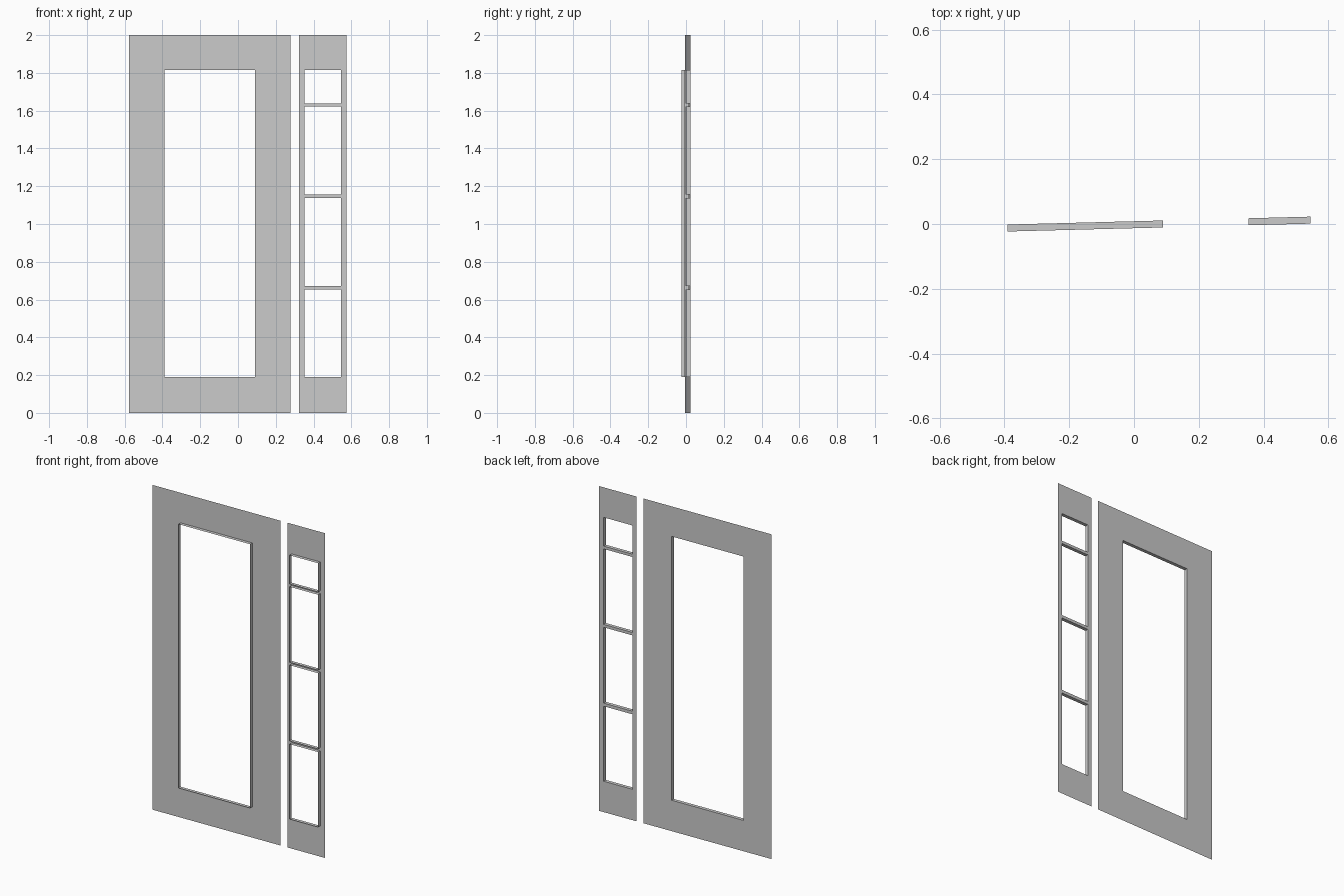
import bpy, bmesh

if "Cube" in bpy.data.objects:
    bpy.data.objects.remove(bpy.data.objects["Cube"])

SLOPE, OFFSET, DEPTH = 0.026, 0.0085, 0.0215  # slight skew of the wall plane, lip depth


def point(x, z, forward=0.0):
    return (x, OFFSET + SLOPE * x - forward, z)


def finish(name, bm):
    mesh = bpy.data.meshes.new(name)
    bm.to_mesh(mesh)
    bm.free()
    bpy.context.collection.objects.link(bpy.data.objects.new(name, mesh))


def panel(name, x0, x1, left, right, openings):
    """Thin sheet from z=0 to 2 with rectangular openings stacked in one column."""
    bm = bmesh.new()
    xs = [x0, left, right, x1]
    zs = [0.0] + [z for pair in openings for z in pair] + [2.0]
    grid = [[bm.verts.new(point(x, z)) for x in xs] for z in zs]
    for j in range(len(zs) - 1):
        for i in range(3):
            if i == 1 and j % 2 == 1:  # opening cell
                continue
            bm.faces.new((grid[j][i], grid[j][i + 1],
                          grid[j + 1][i + 1], grid[j + 1][i]))
    finish(name, bm)


def lips(name, left, right, openings):
    """Rim of thin strips standing forward around each opening."""
    bm = bmesh.new()
    for low, high in openings:
        corners = [(left, low), (right, low), (right, high), (left, high)]
        back = [bm.verts.new(point(x, z)) for x, z in corners]
        front = [bm.verts.new(point(x, z, DEPTH)) for x, z in corners]
        for i in range(4):
            k = (i + 1) % 4
            bm.faces.new((back[i], back[k], front[k], front[i]))
    finish(name, bm)


# Wide door leaf with one tall opening
door = [(0.19, 1.815)]
panel("door_panel", -0.577, 0.278, -0.39, 0.09, door)
lips("door_opening_lip", -0.39, 0.09, door)

# Narrow sidelight with four openings separated by bars
panes = [(0.19, 0.652), (0.671, 1.138), (1.156, 1.621), (1.638, 1.815)]
panel("sidelight_panel", 0.324, 0.575, 0.353, 0.545, panes)
lips("sidelight_opening_lips", 0.353, 0.545, panes)
